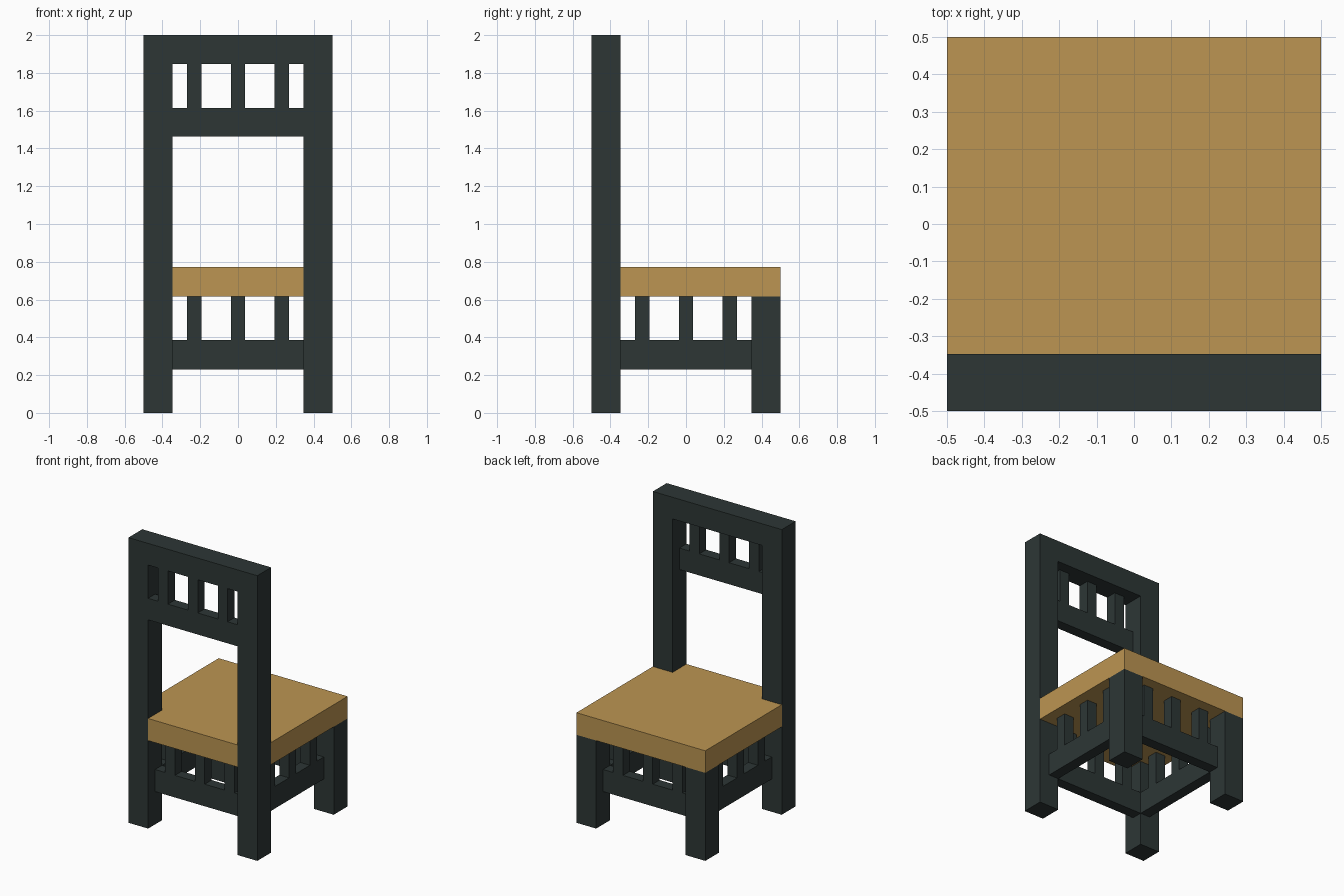
import bpy
import bmesh

if "Cube" in bpy.data.objects:
    bpy.data.objects.remove(bpy.data.objects["Cube"], do_unlink=True)


def make_material(name, colour):
    mat = bpy.data.materials.new(name)
    mat.use_nodes = True
    mat.diffuse_color = colour
    mat.node_tree.nodes["Principled BSDF"].inputs["Base Color"].default_value = colour
    return mat


DARK = make_material("dark painted wood", (0.026, 0.037, 0.036, 1))
TAN = make_material("tan seat", (0.503, 0.301, 0.084, 1))

# Shared dimensions: half width, leg inner face, middle of the leg
HALF, INNER, MID = 0.5, 0.347, 0.423
SLAT_HALF = 0.038
SLAT_STEP = 0.231
SEAT_LOW, SEAT_TOP = 0.617, 0.772
RAIL_LOW, RAIL_TOP = 0.23, 0.385


def prism(name, outline, z0, z1, mat):
    """Extrude a flat outline from z0 up to z1."""
    bm = bmesh.new()
    face = bm.faces.new([bm.verts.new((x, y, z0)) for x, y in outline])
    new = bmesh.ops.extrude_face_region(bm, geom=[face])["geom"]
    verts = [v for v in new if isinstance(v, bmesh.types.BMVert)]
    bmesh.ops.translate(bm, verts=verts, vec=(0, 0, z1 - z0))
    bmesh.ops.recalc_face_normals(bm, faces=bm.faces)
    mesh = bpy.data.meshes.new(name)
    bm.to_mesh(mesh)
    bm.free()
    mesh.materials.append(mat)
    obj = bpy.data.objects.new(name, mesh)
    bpy.context.collection.objects.link(obj)
    return obj


def box(name, x, y, z, mat=DARK):
    outline = [(x[0], y[0]), (x[1], y[0]), (x[1], y[1]), (x[0], y[1])]
    return prism(name, outline, z[0], z[1], mat)


def span(a, b, side):
    return tuple(sorted((a * side, b * side)))


# Legs: tall posts carry the backrest, short legs stop under the seat
for side, label in ((1, "left"), (-1, "right")):
    x = span(INNER, HALF, side)
    box(f"tall_post_{label}", x, (-HALF, -INNER), (0, 2))
    box(f"short_leg_{label}", x, (INNER, HALF), (0, SEAT_LOW))

# Seat slab, notched around the tall posts
half_outline = [(INNER, -HALF), (INNER, -INNER), (HALF, -INNER), (HALF, HALF)]
outline = half_outline + [(-x, y) for x, y in reversed(half_outline)]
prism("seat", outline, SEAT_LOW, SEAT_TOP, TAN)

# Backrest rails and slats
box("backrest_top_rail", (-INNER, INNER), (-HALF, -INNER), (1.848, 2))
box("backrest_lower_rail", (-INNER, INNER), (-HALF, -MID), (1.464, 1.615))
for i in (-1, 0, 1):
    c = i * SLAT_STEP
    box(f"backrest_slat_{i + 2}", (c - SLAT_HALF, c + SLAT_HALF), (-HALF, -MID), (1.615, 1.848))

# Stretcher rails with slats on all four sides under the seat
for side, across, along in ((-1, "front", "right"), (1, "back", "left")):
    depth = span(INNER, MID, side)
    box(f"{across}_stretcher", (-INNER, INNER), depth, (RAIL_LOW, RAIL_TOP))
    box(f"{along}_stretcher", depth, (-INNER, INNER), (RAIL_LOW, RAIL_TOP))
    for i in (-1, 0, 1):
        c = i * SLAT_STEP
        width = (c - SLAT_HALF, c + SLAT_HALF)
        box(f"{across}_slat_{i + 2}", width, depth, (RAIL_TOP, SEAT_LOW))
        box(f"{along}_slat_{i + 2}", depth, width, (RAIL_TOP, SEAT_LOW))
